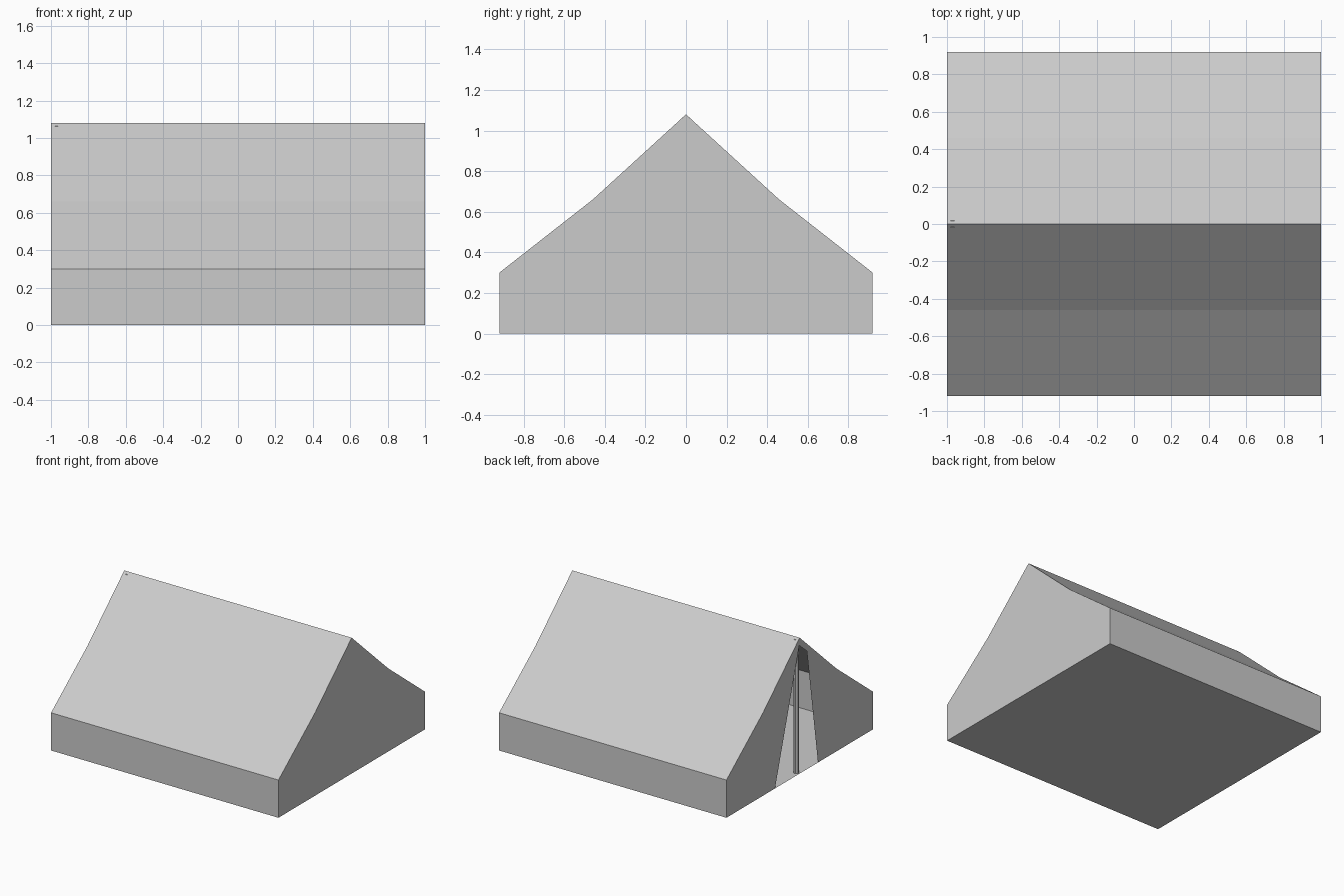
import bpy, math

if "Cube" in bpy.data.objects:
    bpy.data.objects.remove(bpy.data.objects["Cube"])

HALF_LENGTH = 1.0
# Right half of the cross-section (y, z), from floor edge to ridge
HALF = [(0.92, 0.0), (0.92, 0.3), (0.46, 0.66), (0.0, 1.08)]
PROFILE = HALF + [(-y, z) for y, z in reversed(HALF[:-1])]


def add_mesh(name, verts, faces):
    mesh = bpy.data.meshes.new(name)
    mesh.from_pydata(verts, [], faces)
    obj = bpy.data.objects.new(name, mesh)
    bpy.context.collection.objects.link(obj)
    return obj


def sheet(name, points):
    """Run a line of (y, z) points along the length of the tent."""
    n = len(points)
    verts = [(x, y, z) for x in (-HALF_LENGTH, HALF_LENGTH) for y, z in points]
    return add_mesh(name, verts, [(i, i + n, i + n + 1, i + 1) for i in range(n - 1)])


def gable(name, x, points):
    """Flat end panel, facing outward."""
    order = range(len(points)) if x > 0 else reversed(range(len(points)))
    return add_mesh(name, [(x, y, z) for y, z in points], [tuple(order)])


# Canvas: walls, sagging roof and ground sheet
sheet("right_wall", PROFILE[0:2][::-1]).data.flip_normals()
sheet("roof", PROFILE[1:6][::-1]).data.flip_normals()
sheet("left_wall", PROFILE[5:7][::-1]).data.flip_normals()
sheet("floor", [PROFILE[6], PROFILE[0]]).data.flip_normals()

# Closed end, and open end with an uneven doorway between its flaps
gable("closed_end", HALF_LENGTH, PROFILE)
DOOR = [(-0.23, 0.0), (-0.09, 0.94), (0.005, 1.02), (0.31, 0.0)]
gable("open_end", -HALF_LENGTH, PROFILE + DOOR)

# Upright pole in the doorway, its top just piercing the ridge
POLE_HEIGHT = 1.065
bpy.ops.mesh.primitive_cylinder_add(
    vertices=8, radius=0.021, depth=POLE_HEIGHT,
    location=(-0.97, 0, POLE_HEIGHT / 2), rotation=(0, 0, math.pi / 8))
bpy.context.object.name = "door_pole"
